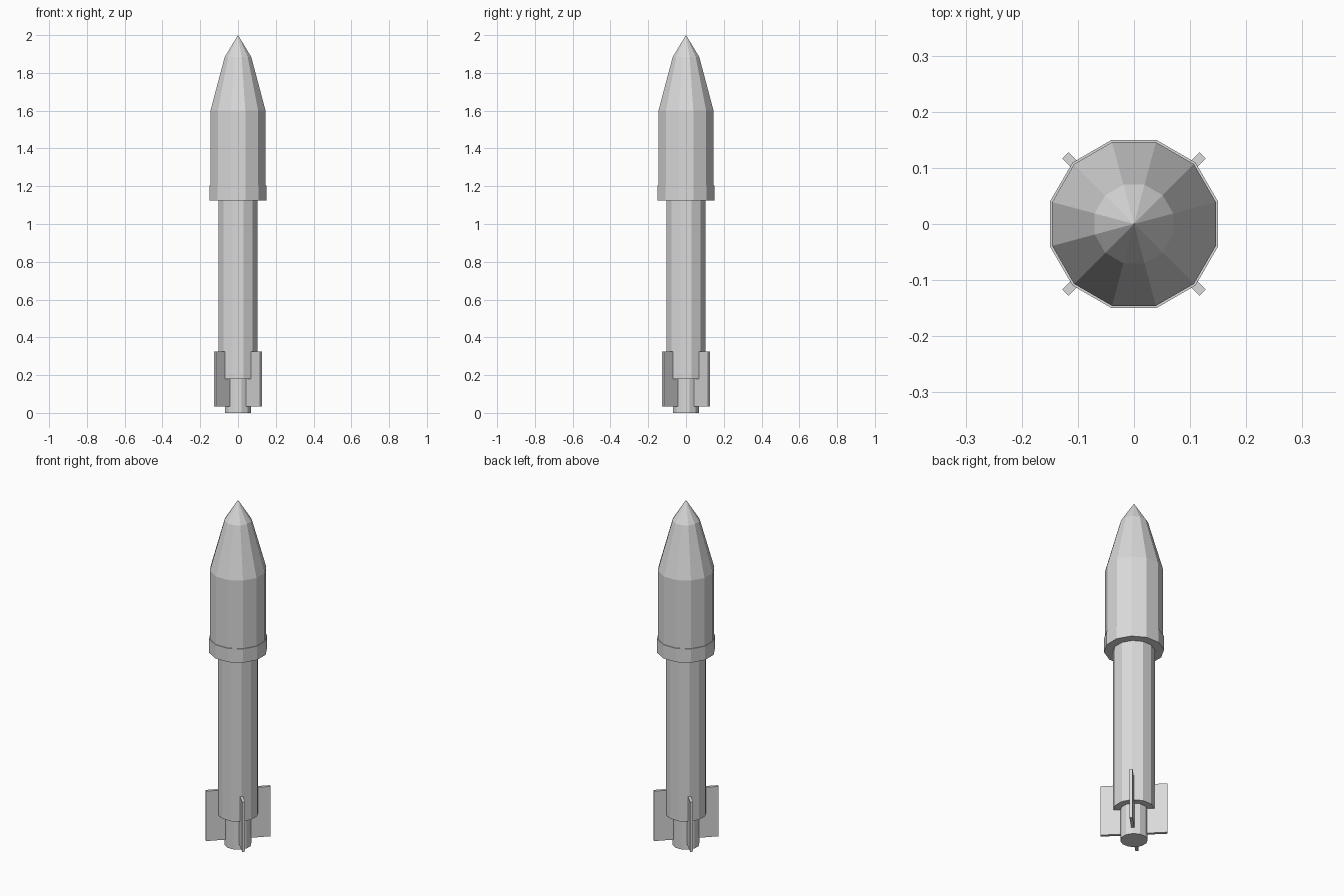
import bpy
import bmesh
from math import pi, sin, cos
from mathutils import Matrix

SIDES = 12

cube = bpy.data.objects.get("Cube")
if cube:
    bpy.data.objects.remove(cube, do_unlink=True)

GREY = (0.7, 0.7, 0.7, 1.0)
grey = bpy.data.materials.new("light grey")
grey.use_nodes = True
grey.diffuse_color = GREY
grey.node_tree.nodes["Principled BSDF"].inputs["Base Color"].default_value = GREY


def finish(name, bm):
    """Turn a bmesh into a flat-shaded object."""
    bmesh.ops.recalc_face_normals(bm, faces=bm.faces[:])
    mesh = bpy.data.meshes.new(name)
    bm.to_mesh(mesh)
    bm.free()
    mesh.materials.append(grey)
    obj = bpy.data.objects.new(name, mesh)
    bpy.context.collection.objects.link(obj)
    return obj


def faceted(name, profile):
    """Closed twelve-sided solid from (radius, height) pairs; radius 0 is a tip."""
    bm = bmesh.new()
    rings = []
    for radius, z in profile:
        if radius == 0:
            rings.append([bm.verts.new((0, 0, z))] * SIDES)
        else:
            angles = [(i + 0.5) * 2 * pi / SIDES for i in range(SIDES)]
            rings.append([bm.verts.new((radius * cos(a), radius * sin(a), z)) for a in angles])
    for low, high in zip(rings, rings[1:]):
        for i in range(SIDES):
            j = (i + 1) % SIDES
            corners = [low[i], low[j], high[j], high[i]]
            bm.faces.new(list(dict.fromkeys(corners)))
    for ring in (rings[0], rings[-1]):
        if ring[0] is not ring[1]:
            bm.faces.new(ring)
    return finish(name, bm)


# Body, from the ground up
faceted("engine_nozzle", [(0.071, 0), (0.071, 0.19)])
faceted("main_tube", [(0.108, 0.18), (0.108, 1.14)])
faceted("collar", [(0.155, 1.125), (0.155, 1.205)])
faceted("payload_fairing", [(0.151, 1.2), (0.151, 1.6), (0.0725, 1.885), (0, 2)])

# Four diagonal fins
FIN_IN, FIN_OUT, FIN_LOW, FIN_HIGH, FIN_THICK = 0.06, 0.173, 0.035, 0.325, 0.016
for k, side in enumerate(("back_left", "back_right", "front_right", "front_left")):
    bm = bmesh.new()
    place = (Matrix.Rotation(pi / 4 + k * pi / 2, 4, 'Z')
             @ Matrix.Translation(((FIN_IN + FIN_OUT) / 2, 0, (FIN_LOW + FIN_HIGH) / 2))
             @ Matrix.Diagonal((FIN_OUT - FIN_IN, FIN_THICK, FIN_HIGH - FIN_LOW, 1)))
    bmesh.ops.create_cube(bm, size=1, matrix=place)
    finish("fin_" + side, bm)
